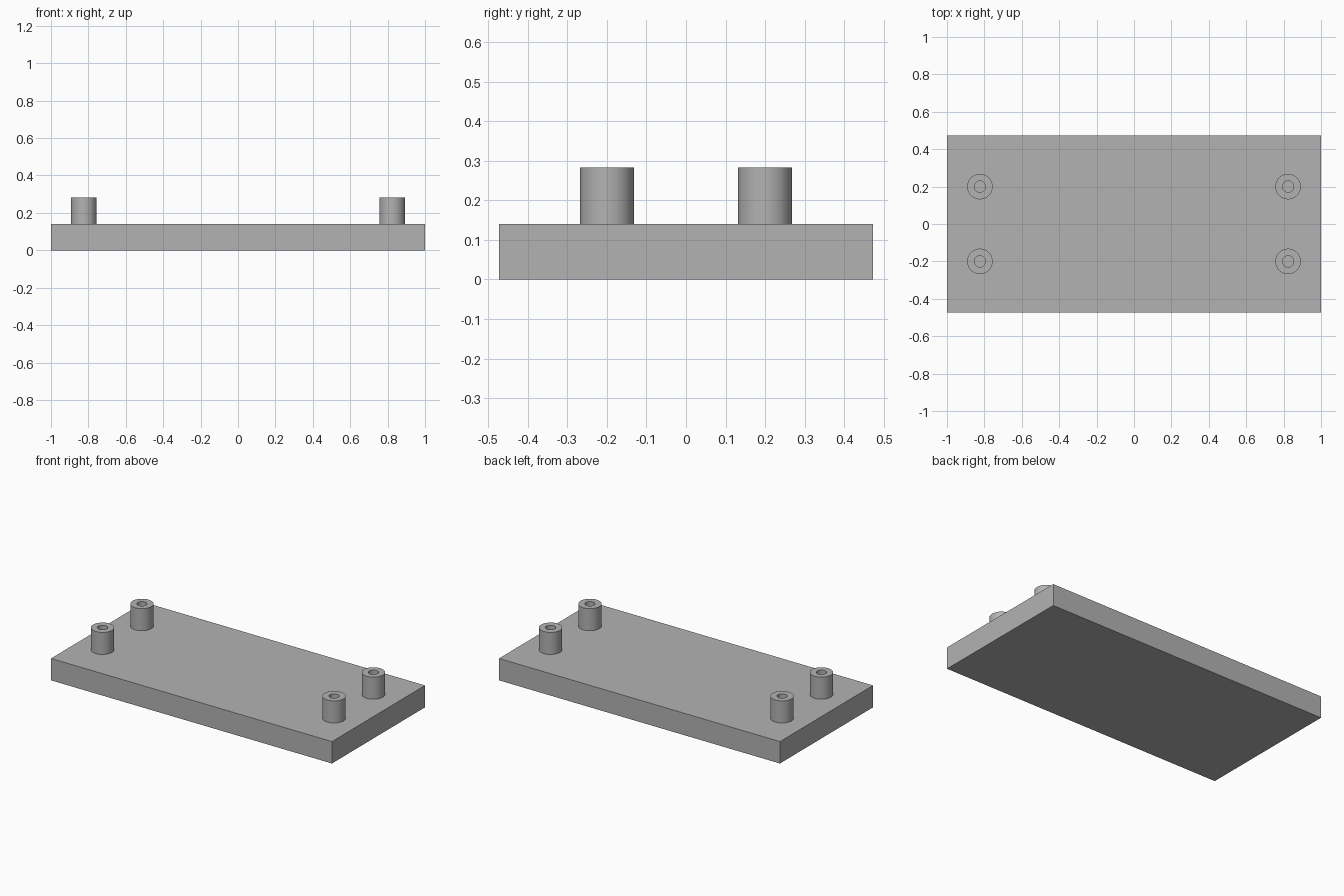
import bpy, bmesh, math

cube = bpy.data.objects.get("Cube")
if cube:
    bpy.data.objects.remove(cube, do_unlink=True)

PLATE_X, PLATE_Y, PLATE_Z = 2.0, 0.946, 0.141
POST_X, POST_Y, POST_TOP = 0.824, 0.2, 0.283
POST_R, HOLE_R, SIDES = 0.068, 0.03, 64

grey = bpy.data.materials.new("plain grey")
grey.use_nodes = True
colour = (0.45, 0.45, 0.45, 1)
grey.diffuse_color = colour
grey.node_tree.nodes["Principled BSDF"].inputs["Base Color"].default_value = colour


def add_object(name, bm, location):
    bmesh.ops.recalc_face_normals(bm, faces=bm.faces)
    mesh = bpy.data.meshes.new(name)
    bm.to_mesh(mesh)
    bm.free()
    mesh.materials.append(grey)
    obj = bpy.data.objects.new(name, mesh)
    obj.location = location
    bpy.context.collection.objects.link(obj)
    return obj


# Flat base plate
bm = bmesh.new()
bmesh.ops.create_cube(bm, size=1)
bmesh.ops.scale(bm, verts=bm.verts, vec=(PLATE_X, PLATE_Y, PLATE_Z))
add_object("base_plate", bm, (0, 0, PLATE_Z / 2))


# Hollow standoff: tube wall turned from a closed rectangular profile
def add_standoff(name, x, y):
    height = POST_TOP - PLATE_Z
    profile = [(POST_R, 0), (POST_R, height), (HOLE_R, height), (HOLE_R, 0)]
    bm = bmesh.new()
    rings = []
    for r, z in profile:
        angles = [math.tau * i / SIDES for i in range(SIDES)]
        rings.append([bm.verts.new((r * math.cos(a), r * math.sin(a), z)) for a in angles])
    for k, ring in enumerate(rings):
        following = rings[(k + 1) % len(rings)]
        for i in range(SIDES):
            j = (i + 1) % SIDES
            face = bm.faces.new((ring[i], ring[j], following[j], following[i]))
            face.smooth = k % 2 == 0
    # Keep the rims crisp
    for edge in bm.edges:
        edge.smooth = len({f.smooth for f in edge.link_faces}) == 1
    add_object(name, bm, (x, y, PLATE_Z))


for side, sx in (("left", 1), ("right", -1)):
    for end, sy in (("front", -1), ("back", 1)):
        add_standoff(f"{end}_{side}_standoff", sx * POST_X, sy * POST_Y)
